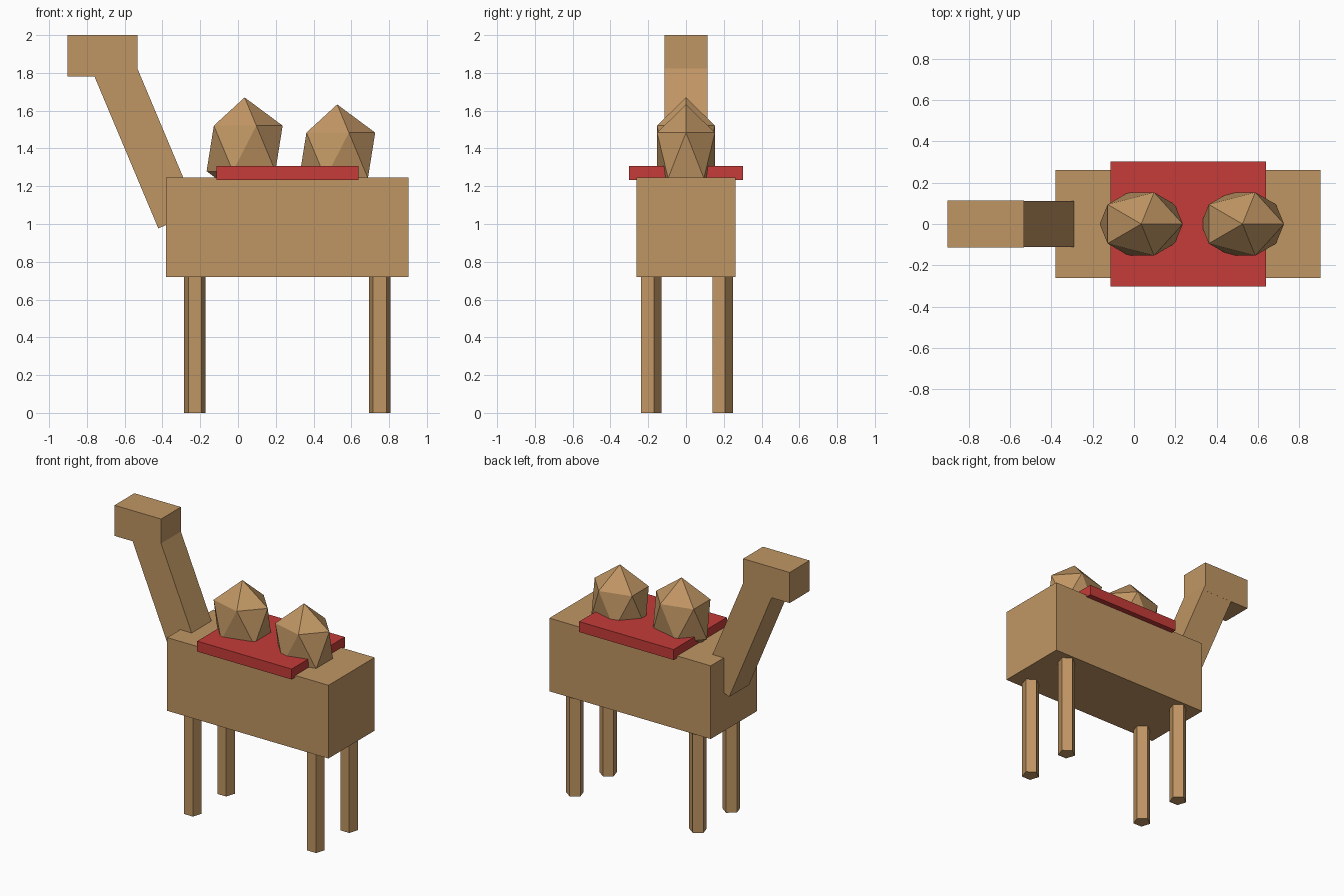
import bpy, math
from mathutils import Vector

if "Cube" in bpy.data.objects:
    bpy.data.objects.remove(bpy.data.objects["Cube"])


def material(name, color):
    m = bpy.data.materials.new(name)
    m.diffuse_color = (*color, 1)
    m.use_nodes = True
    m.node_tree.nodes["Principled BSDF"].inputs["Base Color"].default_value = m.diffuse_color
    return m


tan = material("tan fur", (0.53, 0.305, 0.127))
red = material("red cloth", (0.56, 0.045, 0.040))


def finish(name, mat):
    ob = bpy.context.object
    ob.name = name
    ob.data.materials.append(mat)
    return ob


def box(name, lo, hi, mat):
    lo, hi = Vector(lo), Vector(hi)
    bpy.ops.mesh.primitive_cube_add(size=1, location=(lo + hi) / 2)
    bpy.context.object.scale = hi - lo
    return finish(name, mat)


# Body, head and saddle blanket
box("body", (-0.38, -0.262, 0.72), (0.903, 0.262, 1.246), tan)
box("head", (-0.903, -0.113, 1.78), (-0.533, 0.113, 2.0), tan)
box("saddle_blanket", (-0.113, -0.302, 1.232), (0.638, 0.302, 1.307), red)

# Leaning neck: square bar from inside the body up into the head
angle, length, width = math.radians(22.8), 0.95, 0.226
up = Vector((-math.sin(angle), 0, math.cos(angle)))
side = Vector((math.cos(angle), 0, math.sin(angle)))
corner = Vector((-0.422, 0, 0.977))
bpy.ops.mesh.primitive_cube_add(
    size=1, location=corner + up * length / 2 + side * width / 2,
    rotation=(0, -angle, 0))
bpy.context.object.scale = (width, width - 0.001, length)
finish("neck", tan)

# Five-sided legs
for end, x in (("front", -0.228), ("rear", 0.751)):
    for hand, y in (("right", 0.189), ("left", -0.189)):
        bpy.ops.mesh.primitive_cylinder_add(
            vertices=5, radius=0.06, depth=0.74, location=(x, y, 0.37))
        finish(f"{end}_{hand}_leg", tan)

# Faceted humps
for name, x, z in (("front_hump", 0.035, 1.40), ("rear_hump", 0.525, 1.363)):
    bpy.ops.mesh.primitive_ico_sphere_add(subdivisions=1, radius=1, location=(x, 0, z))
    bpy.context.object.scale = (0.225, 0.18, 0.27)
    finish(name, tan)
